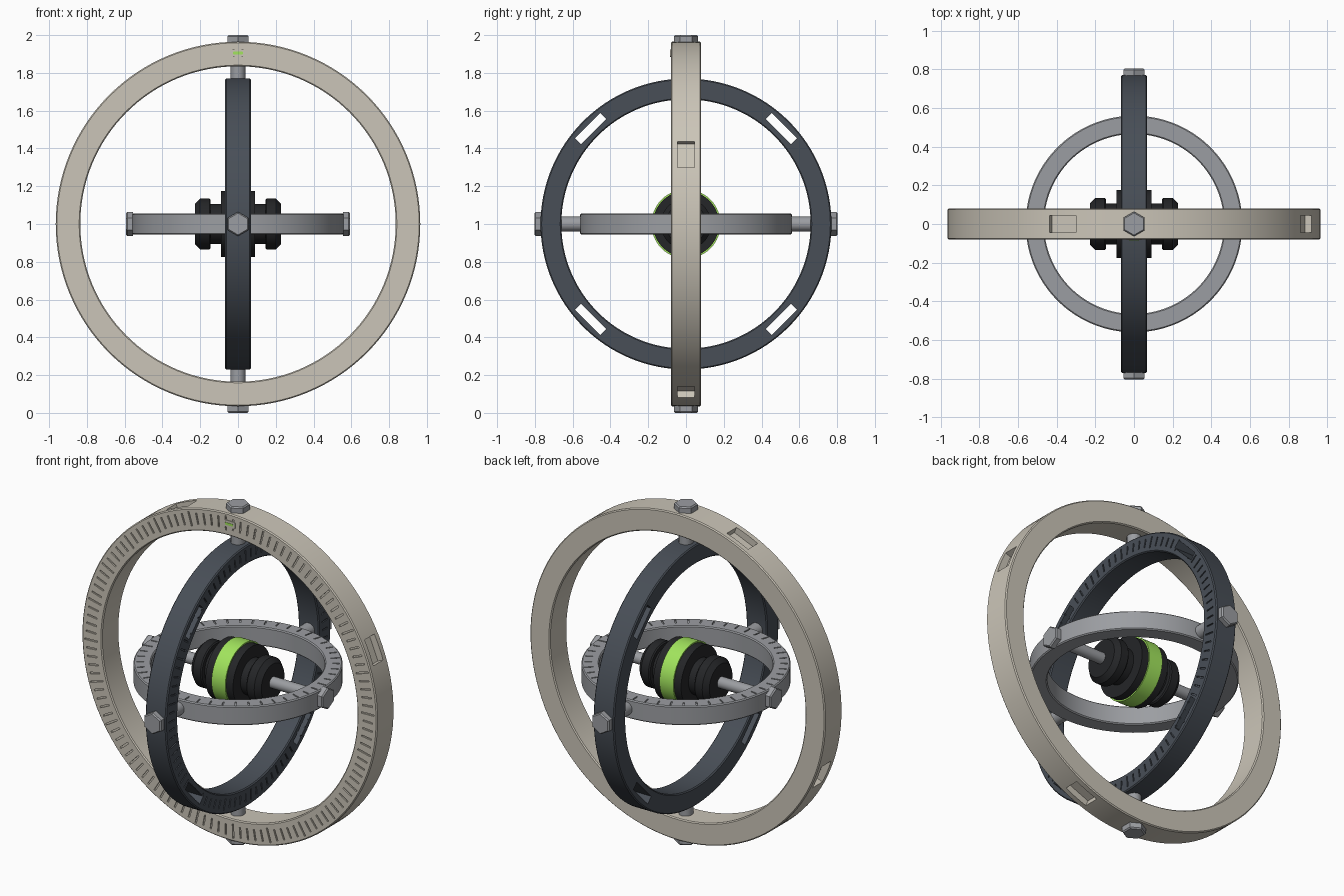
import bpy, bmesh
from math import pi, cos, sin, radians
from mathutils import Matrix, Vector

if "Cube" in bpy.data.objects:
    bpy.data.objects.remove(bpy.data.objects["Cube"])

CENTRE = Matrix.Translation((0, 0, 1))
FACE_FRONT = CENTRE @ Matrix.Rotation(pi / 2, 4, 'X')    # local z -> -y
FACE_RIGHT = CENTRE @ Matrix.Rotation(pi / 2, 4, 'Y')    # local z -> +x
FACE_UP = CENTRE


def material(name, rgb):
    m = bpy.data.materials.new(name)
    m.diffuse_color = (*rgb, 1)
    m.use_nodes = True
    m.node_tree.nodes["Principled BSDF"].inputs["Base Color"].default_value = m.diffuse_color
    return m


BEIGE = material("warm_beige", (0.60, 0.56, 0.48))
SLATE = material("dark_slate", (0.065, 0.077, 0.095))
STEEL = material("steel", (0.33, 0.34, 0.36))
BLACK = material("black", (0.018, 0.019, 0.021))
GREEN = material("green", (0.36, 0.78, 0.11))


def finish(name, bm, matrix, mat=None):
    bmesh.ops.recalc_face_normals(bm, faces=bm.faces)
    bm.transform(matrix)
    mesh = bpy.data.meshes.new(name)
    bm.to_mesh(mesh)
    bm.free()
    ob = bpy.data.objects.new(name, mesh)
    bpy.context.collection.objects.link(ob)
    if mat:
        mesh.materials.append(mat)
    return ob


def activate(ob):
    bpy.ops.object.select_all(action='DESELECT')
    ob.select_set(True)
    bpy.context.view_layer.objects.active = ob


def smooth(ob):
    activate(ob)
    bpy.ops.object.shade_smooth_by_angle(angle=radians(30))
    return ob


def lathe(name, profile, matrix, mat, segs=96, closed=False, phase=0.0):
    """Revolve (radius, height) points about local z; open profiles get end caps."""
    bm = bmesh.new()
    loops = [[bm.verts.new((r * cos(phase + 2 * pi * i / segs), r * sin(phase + 2 * pi * i / segs), h))
              for i in range(segs)] for r, h in profile]
    pairs = list(zip(loops, loops[1:]))
    if closed:
        pairs.append((loops[-1], loops[0]))
    else:
        bm.faces.new(loops[0])
        bm.faces.new(loops[-1])
    for a, b in pairs:
        for i in range(segs):
            j = (i + 1) % segs
            bm.faces.new((a[i], a[j], b[j], b[i]))
    return finish(name, bm, matrix, mat)


def ring(name, inner, outer, half, matrix, mat, bevel=0.006):
    b = bevel
    profile = [(inner, -half + b), (inner + b, -half), (outer - b, -half), (outer, -half + b),
               (outer, half - b), (outer - b, half), (inner + b, half), (inner, half - b)]
    return lathe(name, profile, matrix, mat, 128, True)


def cut(target, boxes, matrix):
    """Subtract boxes given as (angle, radius, height, (radial, tangential, axial))."""
    bm = bmesh.new()
    for angle, r, h, size in boxes:
        m = Matrix.Rotation(angle, 4, 'Z') @ Matrix.Translation((r, 0, h)) @ Matrix.Diagonal((*size, 1))
        bmesh.ops.create_cube(bm, size=1, matrix=m)
    cutter = finish("cutter", bm, matrix)
    cutter.hide_render = True
    mod = target.modifiers.new("cut", 'BOOLEAN')
    mod.operation = 'DIFFERENCE'
    mod.solver = 'EXACT'
    mod.object = cutter
    activate(target)
    bpy.ops.object.modifier_apply(modifier=mod.name)
    bpy.data.objects.remove(cutter)


def ticks(count, r, half, length, width, major=5):
    out = []
    for i in range(count):
        k = 1.3 if i % major == 0 else 1.0
        out.append((2 * pi * (i + 0.5) / count, r, half, (length * k, width, 0.014)))
    return out


# Outer ring: engraved front scale and four rim pockets
outer = ring("outer_ring", 0.835, 0.965, 0.08, FACE_FRONT, BEIGE)
cut(outer, ticks(120, 0.905, 0.08, 0.065, 0.009), FACE_FRONT)
cut(outer, [(radians(22.5 + 90 * k), 0.965, 0, (0.08, 0.15, 0.09)) for k in range(4)], FACE_FRONT)
smooth(outer)

# Middle ring: engraved scale on its right face and four through slots
middle = ring("middle_ring", 0.66, 0.77, 0.068, FACE_RIGHT, SLATE)
cut(middle, ticks(90, 0.715, 0.068, 0.05, 0.008), FACE_RIGHT)
cut(middle, [(radians(45 + 90 * k), 0.714, 0, (0.046, 0.19, 0.3)) for k in range(4)], FACE_RIGHT)
smooth(middle)

# Inner ring: engraved scale on top
inner = ring("inner_ring", 0.465, 0.56, 0.056, FACE_UP, STEEL)
cut(inner, ticks(48, 0.525, 0.056, 0.04, 0.008), FACE_UP)
smooth(inner)

# Pivot pins and hex bolt heads, in opposite pairs on each axis
AXES = (("vertical", (0, 0, 1), 0.755, 0.955), ("depth", (0, 1, 0), 0.545, 0.765),
        ("side", (1, 0, 0), 0.20, 0.555))
for label, axis, start, seat in AXES:
    for sign in (1, -1):
        turn = CENTRE @ (Vector(axis) * sign).to_track_quat('Z', 'Y').to_matrix().to_4x4()
        rad = 0.033 if label == "side" else 0.039
        end = "a" if sign > 0 else "b"
        smooth(lathe(f"{label}_pin_{end}", [(rad, start), (rad, seat)], turn, STEEL, 32))
        top = {"vertical": 1.0, "depth": 0.803, "side": 0.592}[label]
        lathe(f"{label}_bolt_{end}", [(0.064, seat), (0.064, top - 0.007), (0.057, top)],
              turn, STEEL, 6, phase=pi / 2)

# Rotor: stepped body turned about x, mirrored from a half profile
half = [(0.175, 0.09), (0.105, 0.09), (0.105, 0.145), (0.128, 0.145), (0.134, 0.152),
        (0.134, 0.20), (0.108, 0.228)]
body = [(r, -h) for r, h in reversed(half)] + half
smooth(lathe("rotor_body", body, FACE_RIGHT, BLACK))
band = [(0.165, -0.045), (0.183, -0.045), (0.183, 0.045), (0.165, 0.045)]
smooth(lathe("rotor_band", band, FACE_RIGHT, GREEN, closed=True))

# Index marker at the top of the outer ring
for name, size, y, mat in (("marker_plate", (0.08, 0.01, 0.04), -0.079, BEIGE),
                           ("marker_bar", (0.052, 0.01, 0.014), -0.081, GREEN)):
    bm = bmesh.new()
    bmesh.ops.create_cube(bm, size=1, matrix=Matrix.Diagonal((*size, 1)))
    upright = [e for e in bm.edges if abs(e.verts[0].co.y - e.verts[1].co.y) > 0.005]
    bmesh.ops.bevel(bm, geom=upright, offset=size[2] * 0.25, segments=3, affect='EDGES', profile=0.5)
    finish(name, bm, Matrix.Translation((0, y, 1.905)), mat)
